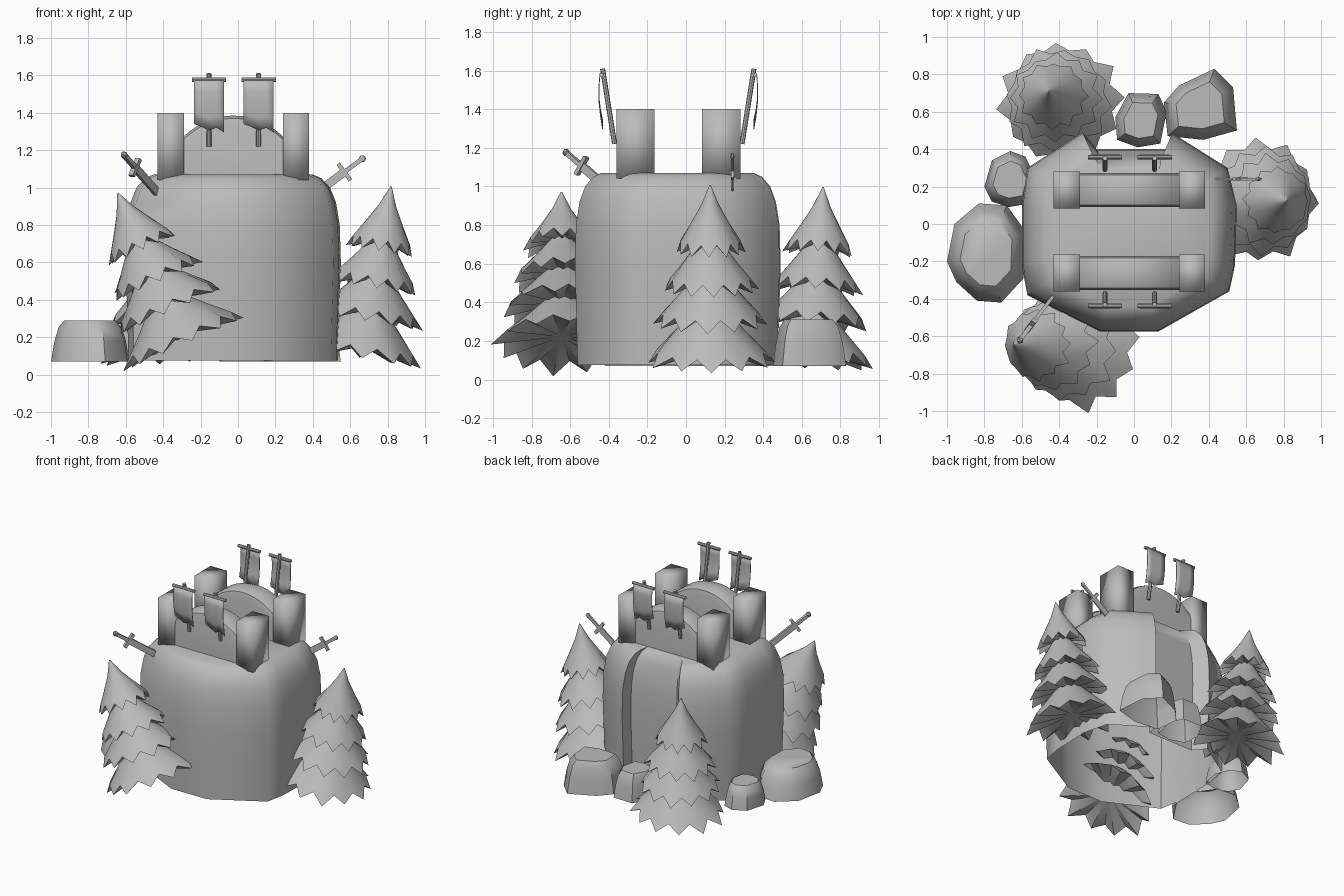
import bpy, bmesh, math, random
from mathutils import Vector, Matrix

cube = bpy.data.objects.get("Cube")
if cube:
    bpy.data.objects.remove(cube, do_unlink=True)
random.seed(7)

stone = bpy.data.materials.new("stone_grey")
stone.use_nodes = True
stone.diffuse_color = (0.5, 0.5, 0.5, 1)
stone.node_tree.nodes["Principled BSDF"].inputs["Base Color"].default_value = (0.5, 0.5, 0.5, 1)


def finish(name, bm, angle):
    """Turn a bmesh into a named object, smooth below the given angle."""
    bmesh.ops.recalc_face_normals(bm, faces=bm.faces)
    mesh = bpy.data.meshes.new(name)
    bm.to_mesh(mesh)
    bm.free()
    mesh.materials.append(stone)
    obj = bpy.data.objects.new(name, mesh)
    bpy.context.collection.objects.link(obj)
    bpy.ops.object.select_all(action="DESELECT")
    obj.select_set(True)
    bpy.context.view_layer.objects.active = obj
    bpy.ops.object.shade_smooth_by_angle(angle=math.radians(angle))
    return obj


def loft(bm, rings, close_start=True):
    """Skin equal-length rings of points and cap the ends."""
    loops = [[bm.verts.new(p) for p in ring] for ring in rings]
    n = len(loops[0])
    for low, high in zip(loops, loops[1:]):
        for i in range(n):
            j = (i + 1) % n
            bm.faces.new((low[i], low[j], high[j], high[i]))
    if close_start:
        bm.faces.new(loops[0])
    bm.faces.new(loops[-1])


def tapered(name, outline, centre, profile, angle):
    """Open-bottomed shell: an outline lofted upward by a (height, scale) profile."""
    cx, cy = centre
    bm = bmesh.new()
    loft(bm, [[(cx + (x - cx) * s, cy + (y - cy) * s, z) for x, y in outline] for z, s in profile], False)
    finish(name, bm, angle)


def box(bm, centre, size, frame=Matrix()):
    m = frame @ Matrix.Translation(centre) @ Matrix.Diagonal((*size, 1))
    bmesh.ops.create_cube(bm, size=1, matrix=m)


def rod(bm, a, b, radius, sides=8):
    a, b = Vector(a), Vector(b)
    turn = (b - a).to_track_quat("Z", "Y").to_matrix().to_4x4()
    bmesh.ops.create_cone(bm, cap_ends=True, segments=sides, radius1=radius, radius2=radius,
                          depth=(b - a).length, matrix=Matrix.Translation((a + b) / 2) @ turn)


# Mound: notched outline lofted through a rounded profile
tapered("mound",
        [(.54, -.22), (.55, .1), (.5, .3), (.27, .445), (.205, .485), (.19, .4), (-.2, .4), (-.275, .49),
         (-.57, .3), (-.6, .1), (-.6, -.22), (-.57, -.38), (-.18, -.575), (.13, -.575), (.51, -.36)],
        (-.03, -.05),
        [(.075, .975), (.3, .985), (.6, 1), (.8, .99), (.92, .955), (1, .9), (1.05, .82), (1.07, .74)], 50)


# Battlements: softly shaded end posts with an arched wall between
def battlement(name, y):
    bm = bmesh.new()
    for x in (-.36, .31):
        box(bm, (x, y, 1.22), (.14, .198, .36))
    finish(name + "_posts", bm, 100)
    bm = bmesh.new()
    sides = []
    for dy, drop in ((-.09, .06), (-.08, .015), (-.04, 0), (.04, 0), (.08, .015), (.09, .06)):
        arch = [(-.025 + .28 * t / 6, y + dy, 1.385 - .125 * abs(t / 6) ** 2.2 - drop) for t in range(-6, 7)]
        sides.append([(-.305, y + dy, 1.04)] + arch + [(.255, y + dy, 1.04)])
    loft(bm, sides)
    finish(name + "_arch", bm, 40)


battlement("front_battlement", -.262)
battlement("back_battlement", .182)


# Banners: leaning pole, crossbar and notched cloth
def banner(name, x, y0, out):
    bm = bmesh.new()
    rod(bm, (x, y0, 1.22), (x, y0 + out * .062, 1.61), .013)
    bar_y = y0 + out * .068
    rod(bm, (x - .092, bar_y, 1.577), (x + .092, bar_y, 1.577), .012)
    finish(name + "_pole", bm, 40)
    bm = bmesh.new()
    columns = []
    for dx, bottom in ((-.08, 1.34), (-.04, 1.325), (0, 1.305), (.04, 1.32), (.08, 1.295)):
        column = []
        for i in range(5):
            t = i / 4
            sag = y0 + out * (.078 + .012 * math.sin(t * math.pi) - .015 * t)
            column.append(bm.verts.new((x + dx, sag, 1.58 + (bottom - 1.58) * t)))
        columns.append(column)
    for a, b in zip(columns, columns[1:]):
        for i in range(4):
            bm.faces.new((a[i], a[i + 1], b[i + 1], b[i]))
    cloth = finish(name + "_cloth", bm, 40)
    cloth.modifiers.new("thickness", "SOLIDIFY").thickness = .004


for side, x in (("right", -.155), ("left", .11)):
    banner("front_banner_" + side, x, -.37, -1)
    banner("back_banner_" + side, x, .29, 1)


# Swords stuck into the mound
def sword(name, pommel, tip, thick):
    pommel, tip = Vector(pommel), Vector(tip)
    d = (tip - pommel).normalized()
    up = (Vector((0, 0, 1)) - d * d.z).normalized()
    frame = Matrix((d, up, d.cross(up))).transposed().to_4x4()
    frame.translation = pommel
    length = (tip - pommel).length
    bm = bmesh.new()
    flat = Matrix.Diagonal((1, 1, thick / .03, 1))
    bmesh.ops.create_icosphere(bm, subdivisions=1, radius=.021, matrix=frame @ flat)
    box(bm, (.06, 0, 0), (.12, .024, thick * .8), frame)
    box(bm, (.12, 0, 0), (.022, .11, thick), frame)
    box(bm, ((.12 + length) / 2, 0, 0), (length - .12, .045, thick * .6), frame)
    finish(name, bm, 40)


sword("right_sword", (-.61, -.62, 1.175), (-.42, -.37, .96), .03)
sword("left_sword", (.665, .24, 1.155), (.43, .24, .98), .016)


# Fir trees: stacked flared skirts with star-shaped hems
def tree(name, base, lean_x, lean_y, spread, height, points=12):
    place = (Matrix.Translation(base) @ Matrix.Rotation(math.radians(lean_y), 4, "Y")
             @ Matrix.Rotation(math.radians(lean_x), 4, "X") @ Matrix.Diagonal((spread, spread, height, 1)))
    bm = bmesh.new()
    for top, hem, radius in ((.94, .59, .19), (.75, .39, .25), (.58, .21, .3), (.4, .01, .34)):
        spin = random.uniform(-.12, .12)
        jitter = [random.uniform(.9, 1.03) for _ in range(points)]

        def ring(scale, z, star=False):
            pts = []
            for i in range(points * 2):
                a = spin + math.pi * i / points
                tip = i % 2 == 0
                r = radius * scale
                if star:
                    r *= jitter[i // 2] if tip else .83
                lift = .06 if star and not tip else 0
                pts.append(place @ Vector((r * math.cos(a), r * math.sin(a), z + lift)))
            return pts

        h = top - hem
        loft(bm, [ring(.02, top), ring(.25, hem + h * .7), ring(.54, hem + h * .42),
                  ring(1, hem, True), ring(.1, hem + .06)])
    finish(name, bm, 50)


tree("left_tree", (.655, .125, .08), 0, 10, 1, 1)
tree("back_tree", (-.39, .645, .07), -4, -4, 1, .99)
tree("front_tree", (-.28, -.645, .155), 0, -24, 1.06, .95)


# Boulders: irregular tapered lumps with flat tops
def boulder(name, outline, height):
    centre = [sum(p[k] for p in outline) / len(outline) for k in (0, 1)]
    tapers = ((0, 1), (.5, .91), (.84, .8), (1, .66))
    tapered(name, outline, centre, [(.07 + height * t, s) for t, s in tapers], 45)


boulder("right_boulder", [(-1, -.2), (-.96, 0), (-.83, .11), (-.68, .1), (-.58, -.04),
                          (-.59, -.29), (-.71, -.42), (-.84, -.41), (-.95, -.31)], .22)
boulder("right_small_boulder", [(-.8, .2), (-.76, .34), (-.66, .39), (-.58, .36),
                                (-.53, .25), (-.56, .11), (-.67, .09), (-.76, .12)], .17)
boulder("back_small_boulder", [(-.1, .57), (-.03, .7), (.13, .695), (.175, .6),
                               (.14, .43), (.02, .41), (-.09, .45)], .2)
boulder("back_boulder", [(.16, .65), (.24, .74), (.43, .83), (.53, .73),
                         (.55, .5), (.37, .45), (.18, .47)], .24)
